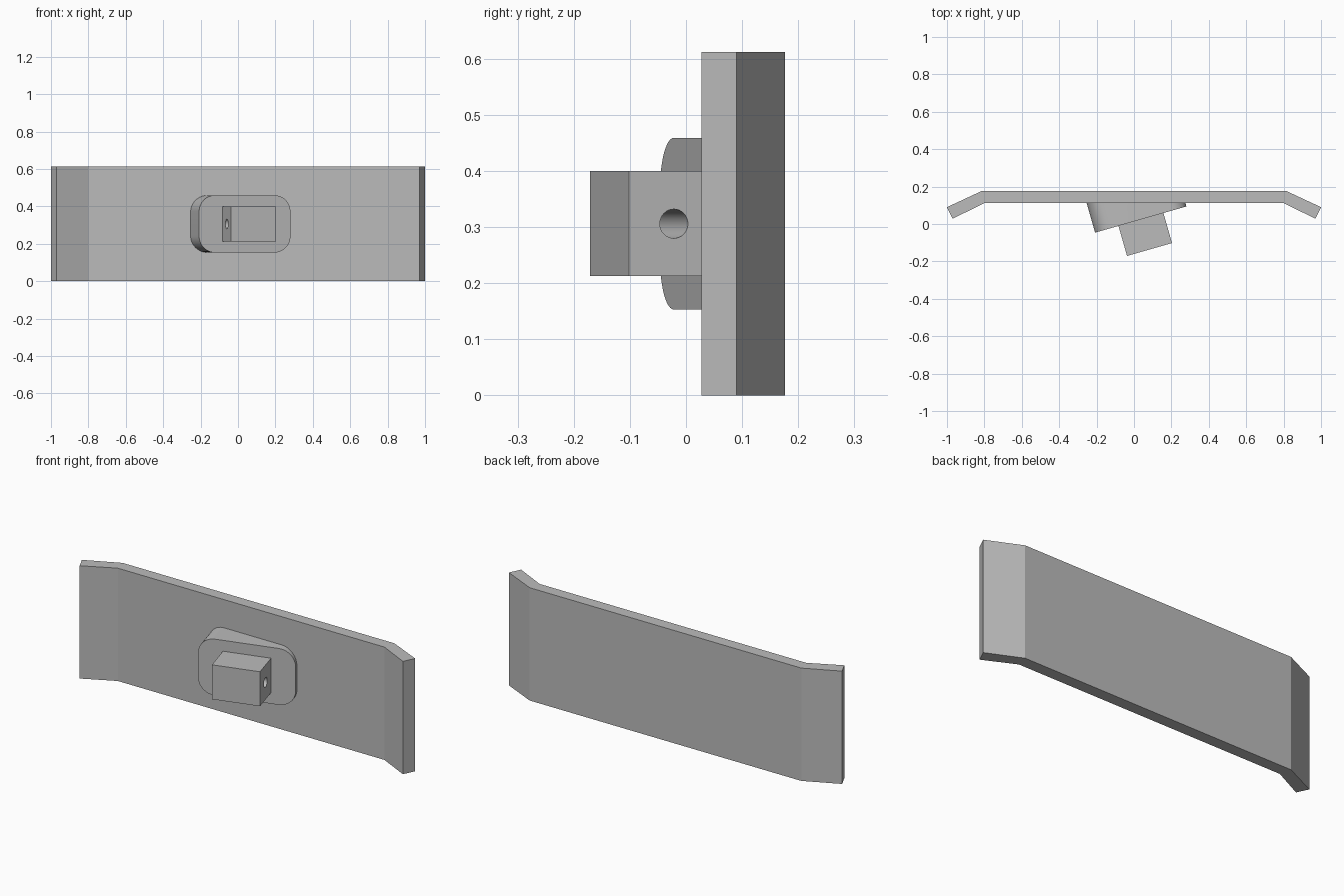
import bpy, bmesh, math
from mathutils import Vector

if "Cube" in bpy.data.objects:
    bpy.data.objects.remove(bpy.data.objects["Cube"])

grey = bpy.data.materials.new("plain grey")
grey.diffuse_color = (0.5, 0.5, 0.5, 1)
grey.use_nodes = True
grey.node_tree.nodes["Principled BSDF"].inputs["Base Color"].default_value = grey.diffuse_color

TILT = math.radians(16)
U = Vector((math.cos(TILT), math.sin(TILT), 0))     # along the tilted mount face
N = Vector((math.sin(TILT), -math.cos(TILT), 0))    # out of the mount face
ORIGIN = Vector((-0.208, -0.046, 0))                # left end of the mount face
HEIGHT, MID, PLATE_FRONT = 0.612, 0.306, 0.112


def prism(name, ring_a, ring_b):
    """Closed solid between two matching rings of points."""
    bm = bmesh.new()
    a = [bm.verts.new(p) for p in ring_a]
    b = [bm.verts.new(p) for p in ring_b]
    bm.faces.new(a)
    bm.faces.new(b[::-1])
    for i in range(len(a)):
        j = (i + 1) % len(a)
        bm.faces.new((a[i], b[i], b[j], a[j]))
    bmesh.ops.recalc_face_normals(bm, faces=bm.faces)
    mesh = bpy.data.meshes.new(name)
    bm.to_mesh(mesh)
    bm.free()
    obj = bpy.data.objects.new(name, mesh)
    bpy.context.collection.objects.link(obj)
    mesh.materials.append(grey)
    return obj


def smooth(obj):
    bpy.ops.object.select_all(action='DESELECT')
    obj.select_set(True)
    bpy.context.view_layer.objects.active = obj
    bpy.ops.object.shade_smooth_by_angle(angle=math.radians(30))


# Wide plate with both ends bent forward
half = [(0.815, 0.176), (1.0, 0.09), (0.97, 0.028), (0.80, PLATE_FRONT)]
outline = half + [(-x, y) for x, y in reversed(half)]
prism("bent_plate", [(x, y, 0) for x, y in outline], [(x, y, HEIGHT) for x, y in outline])

# Tilted rounded pad, wedged against the plate
LENGTH, HALF_H, R = 0.508, 0.153, 0.088
front = []
for cx, cz, start in ((LENGTH - R, HALF_H - R, 0), (R, HALF_H - R, 90),
                      (R, R - HALF_H, 180), (LENGTH - R, R - HALF_H, 270)):
    for k in range(13):
        t = math.radians(start + 7.5 * k)
        front.append(ORIGIN + U * (cx + R * math.cos(t))
                     + Vector((0, 0, MID + cz + R * math.sin(t))))
back = [p + N * ((PLATE_FRONT - p.y) / N.y) for p in front]
smooth(prism("wedge_pad", front, back))

# Block standing on the pad
U0, U1, DEPTH = 0.13, 0.38, 0.167
base = [ORIGIN + U * u + Vector((0, 0, z))
        for u, z in ((U0, 0.213), (U1, 0.213), (U1, 0.40), (U0, 0.40))]
block = prism("block", base, [p + N * DEPTH for p in base])

# Pin hole running through the block
centre = ORIGIN + N * DEPTH / 2 + Vector((0, 0, MID))
ring = []
for k in range(32):
    t = math.tau * k / 32
    ring.append(centre + N * 0.026 * math.cos(t) + Vector((0, 0, 0.026 * math.sin(t))))
cutter = prism("hole_cutter", [p + U * (U0 - 0.1) for p in ring],
               [p + U * (U1 + 0.1) for p in ring])
cutter.hide_render = True
mod = block.modifiers.new("pin hole", 'BOOLEAN')
mod.operation = 'DIFFERENCE'
mod.solver = 'EXACT'
mod.object = cutter
bpy.context.view_layer.objects.active = block
bpy.ops.object.modifier_apply(modifier=mod.name)
bpy.data.objects.remove(cutter)
smooth(block)
